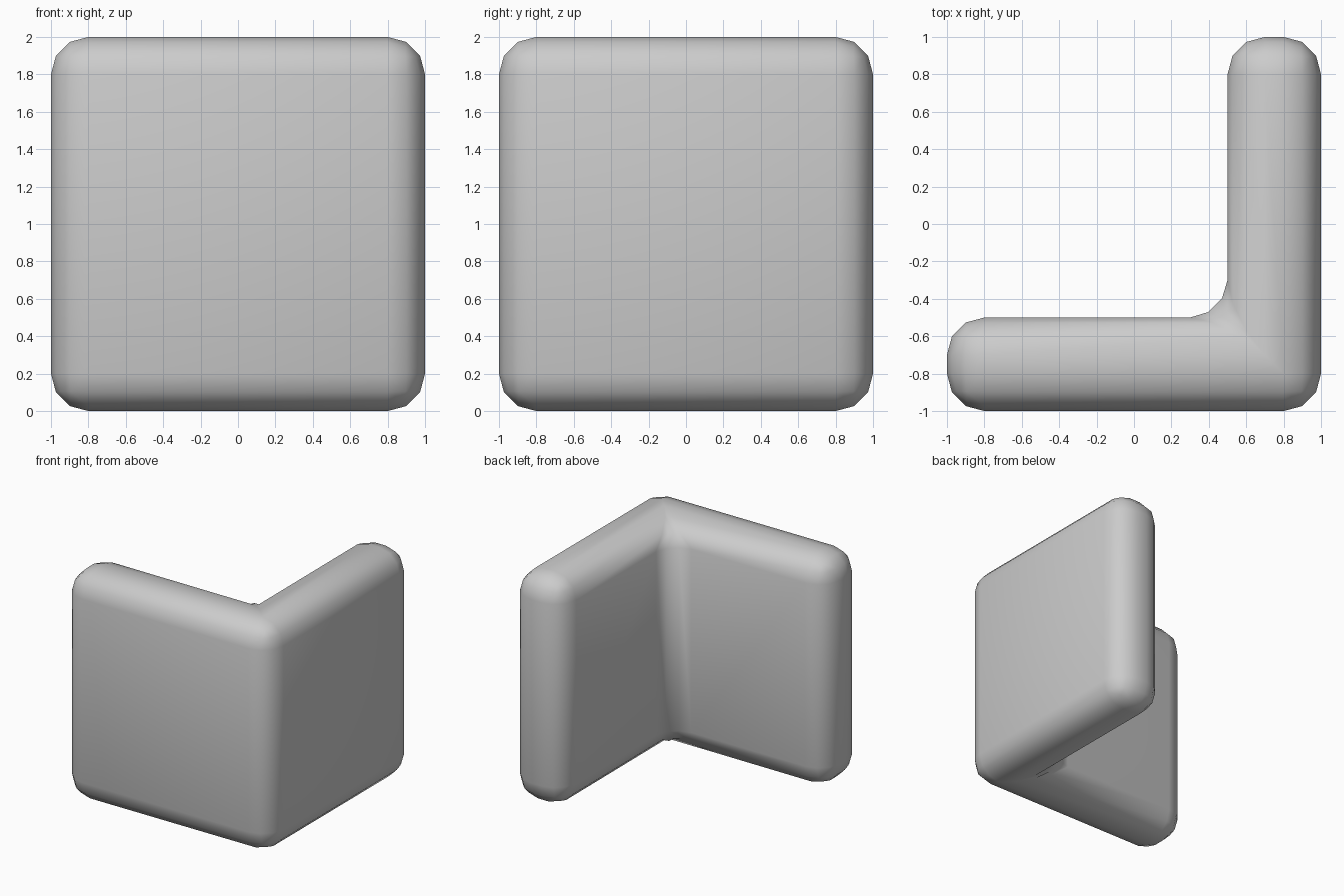
import bpy, bmesh

if "Cube" in bpy.data.objects:
    bpy.data.objects.remove(bpy.data.objects["Cube"])

# L-shaped footprint, 0.5 thick walls
profile = [(-1, -1), (1, -1), (1, 1), (0.5, 1), (0.5, -0.5), (-1, -0.5)]

bm = bmesh.new()
base = bm.faces.new([bm.verts.new((x, y, 0)) for x, y in profile])
ext = bmesh.ops.extrude_face_region(bm, geom=[base])
top = [v for v in ext["geom"] if isinstance(v, bmesh.types.BMVert)]
bmesh.ops.translate(bm, verts=top, vec=(0, 0, 2))
bmesh.ops.recalc_face_normals(bm, faces=bm.faces)

mesh = bpy.data.meshes.new("corner_wall")
bm.to_mesh(mesh)
bm.free()
wall = bpy.data.objects.new("corner_wall", mesh)
bpy.context.collection.objects.link(wall)

# Rounded edges, including the inner corner fillet
bevel = wall.modifiers.new("rounded_edges", "BEVEL")
bevel.width = 0.2
bevel.segments = 3
bevel.limit_method = "ANGLE"

bpy.context.view_layer.objects.active = wall
wall.select_set(True)
bpy.ops.object.shade_smooth()
